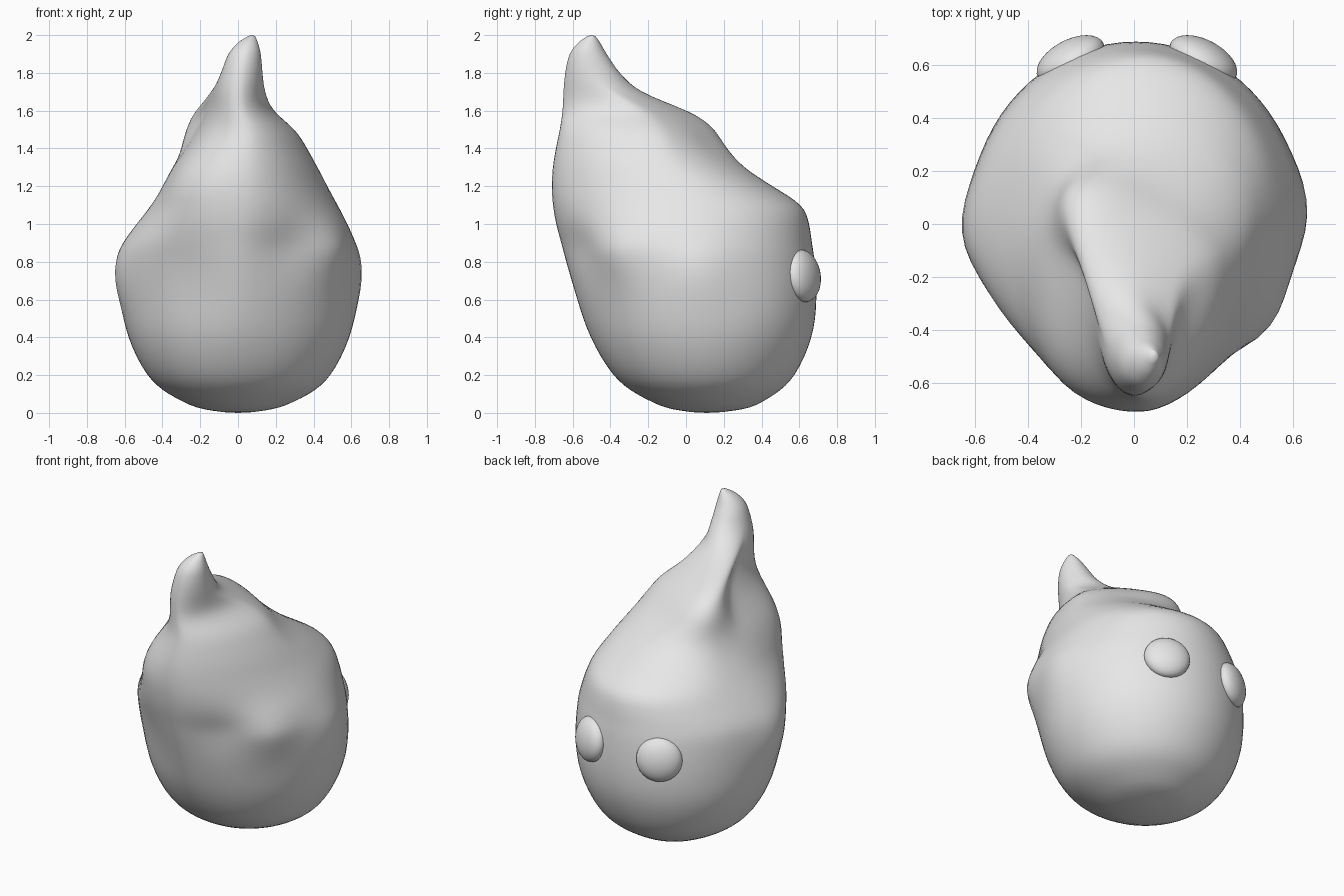
import bpy, bmesh, math
from mathutils import Vector

if "Cube" in bpy.data.objects:
    bpy.data.objects.remove(bpy.data.objects["Cube"])

grey = bpy.data.materials.new("light grey")
grey.diffuse_color = (0.8, 0.8, 0.8, 1)
grey.use_nodes = True
grey.node_tree.nodes["Principled BSDF"].inputs["Base Color"].default_value = grey.diffuse_color

# Body cross-sections: z, x min, x max, y min, y max
ROWS = [
    (0.004, -0.08, 0.08, 0.03, 0.19), (0.03, -0.22, 0.22, -0.11, 0.34),
    (0.1, -0.37, 0.38, -0.265, 0.475), (0.2, -0.485, 0.495, -0.39, 0.58),
    (0.4, -0.585, 0.595, -0.51, 0.67), (0.6, -0.615, 0.63, -0.58, 0.695),
    (0.8, -0.62, 0.63, -0.64, 0.685), (0.9, -0.6, 0.615, -0.665, 0.67),
    (1.0, -0.54, 0.58, -0.69, 0.655), (1.1, -0.47, 0.53, -0.705, 0.615),
    (1.2, -0.41, 0.475, -0.71, 0.46), (1.3, -0.35, 0.425, -0.705, 0.31),
    (1.4, -0.28, 0.37, -0.69, 0.22), (1.5, -0.215, 0.305, -0.67, 0.14),
    (1.6, -0.165, 0.19, -0.655, 0.0), (1.7, -0.13, 0.145, -0.65, -0.24),
    (1.8, -0.09, 0.13, -0.64, -0.35), (1.9, -0.05, 0.12, -0.615, -0.42),
    (1.96, 0.0, 0.105, -0.57, -0.455), (1.995, 0.055, 0.09, -0.52, -0.48),
]
# Soft lumps and hollows: x, y, z, radius, outward push
LUMPS = [
    (0.49, -0.37, 0.85, 0.13, 0.045), (0.27, -0.56, 0.88, 0.15, -0.03),
    (-0.3, -0.5, 0.75, 0.2, -0.02), (-0.62, -0.03, 0.73, 0.16, 0.05),
    (0.62, 0.06, 0.75, 0.16, 0.037), (-0.2, 0.08, 1.54, 0.12, 0.025),
    (0.12, 0.15, 1.45, 0.14, -0.02), (-0.42, 0.1, 1.2, 0.16, -0.025),
    (-0.28, -0.55, 1.22, 0.22, 0.045),
]
SEG, STEPS = 72, 4


def step(a, b, v):
    t = min(max((v - a) / (b - a), 0), 1)
    return t * t * (3 - 2 * t)


def spline(p0, p1, p2, p3, t):
    return [0.5 * (2 * b + (c - a) * t + (2 * a - 5 * b + 4 * c - d) * t * t
                   + (3 * b - a - 3 * c + d) * t ** 3)
            for a, b, c, d in zip(p0, p1, p2, p3)]


def smooth_rows():
    n = len(ROWS)
    for i in range(n - 1):
        p = [ROWS[min(max(i + k, 0), n - 1)] for k in (-1, 0, 1, 2)]
        for s in range(STEPS):
            yield spline(*p, s / STEPS)
    yield ROWS[-1]


def ring_points(z, x0, x1, y0, y1):
    upper = step(0.9, 1.3, z) * (1 - step(1.55, 1.8, z))
    xc, yc = (x0 + x1) / 2, (y0 + y1) / 2 + 0.12 * upper
    # upper sections lean left towards the back, forming the curved ridge
    lean = -0.17 * step(1.2, 1.5, z) * (1 - step(1.55, 1.8, z))
    low, high = step(0.15, 0.6, z), step(0.8, 1.2, z)
    for k in range(SEG):
        a = 2 * math.pi * k / SEG
        c, s = math.cos(a), math.sin(a)
        # the front tapers more than the back, except high on the left
        taper = 0.22 * low - (0.28 if c < 0 else 0.07) * high
        power = 1 + taper * step(0.0, 0.5, -s)
        x = xc + (x1 - x0) / 2 * math.copysign(abs(c) ** power, c)
        x += lean * max(s, 0)
        p = Vector((x, yc + s * ((y1 - yc) if s > 0 else (yc - y0)), z))
        out = Vector((c, s, 0))
        push = sum(amt * math.exp(-(p - Vector((lx, ly, lz))).length_squared / (r * r))
                   for lx, ly, lz, r, amt in LUMPS)
        yield p + out * push


# Body with its pointed, swept crest
bm = bmesh.new()
rings = [[bm.verts.new(p) for p in ring_points(*row)] for row in smooth_rows()]
for lo, hi in zip(rings, rings[1:]):
    for k in range(SEG):
        j = (k + 1) % SEG
        bm.faces.new((lo[k], lo[j], hi[j], hi[k]))
for ring, tip in ((rings[0], (0, 0.11, 0)), (rings[-1], (0.07, -0.5, 2.0))):
    v = bm.verts.new(tip)
    for k in range(SEG):
        bm.faces.new((ring[k], ring[(k + 1) % SEG], v))
# relax the surface between the ground point and the tip
inner = [v for ring in rings[6:-12] for v in ring]
for _ in range(6):
    bmesh.ops.smooth_vert(bm, verts=inner, factor=0.5,
                          use_axis_x=True, use_axis_y=True, use_axis_z=True)
bmesh.ops.recalc_face_normals(bm, faces=bm.faces)
mesh = bpy.data.meshes.new("body")
bm.to_mesh(mesh)
bm.free()
mesh.materials.append(grey)
mesh.shade_smooth()
body = bpy.data.objects.new("body", mesh)
bpy.context.collection.objects.link(body)

# Flattened round eyes on the back
for name, x, side in (("right_eye", 0.262, 1), ("left_eye", -0.24, -1)):
    bpy.ops.mesh.primitive_uv_sphere_add(segments=32, ring_count=16, radius=1,
                                         location=(x, 0.62, 0.725))
    eye = bpy.context.object
    eye.name = name
    eye.scale = (0.14, 0.14, 0.075)
    facing = Vector((0.47 * side, 0.88, 0.13))
    eye.rotation_euler = facing.to_track_quat('Z', 'Y').to_euler()
    eye.data.materials.append(grey)
    bpy.ops.object.shade_smooth()
